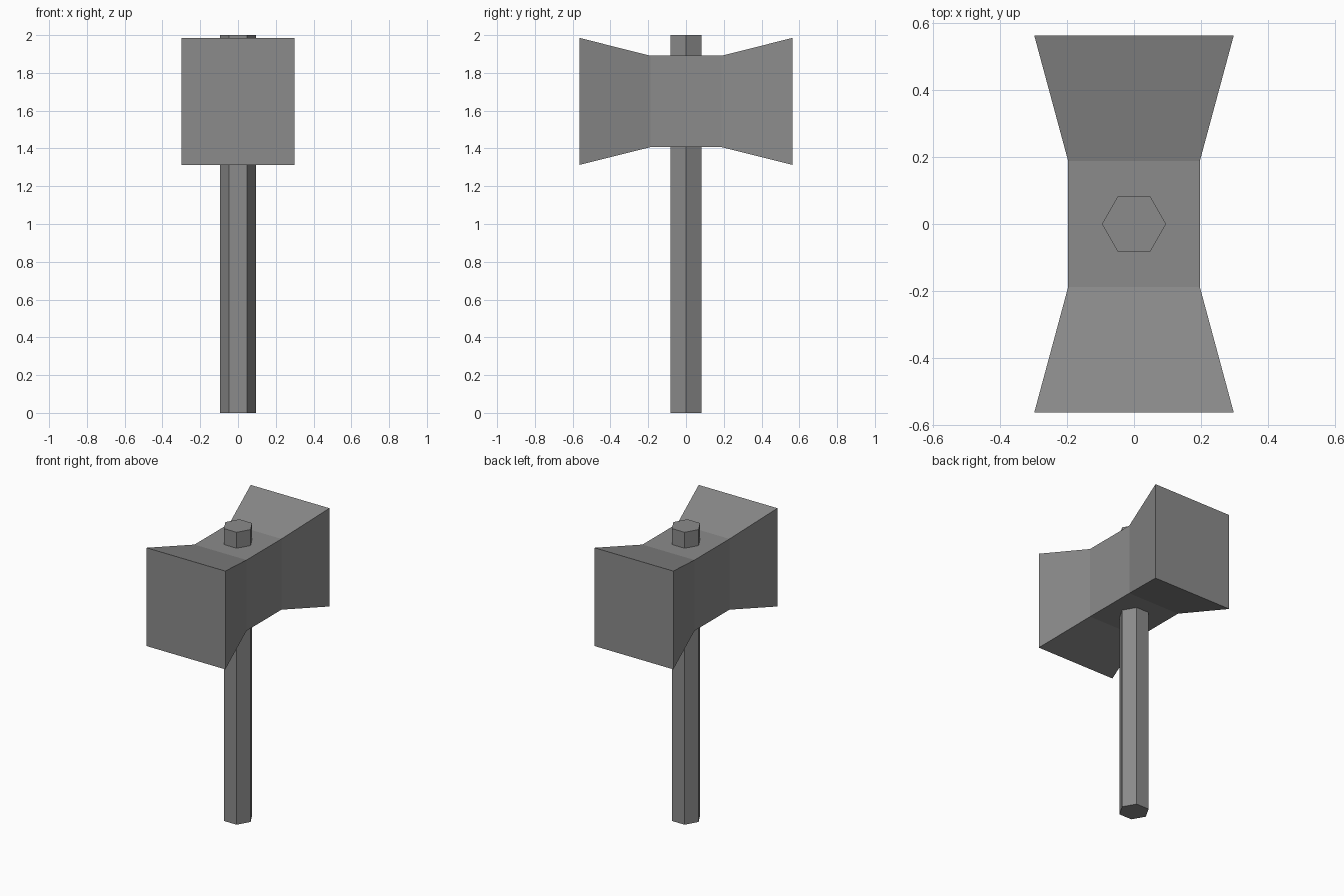
import bpy, bmesh, math

if "Cube" in bpy.data.objects:
    bpy.data.objects.remove(bpy.data.objects["Cube"])

grey = bpy.data.materials.new("plain grey")
grey.diffuse_color = (0.26, 0.26, 0.26, 1)
grey.use_nodes = True
grey.node_tree.nodes["Principled BSDF"].inputs["Base Color"].default_value = grey.diffuse_color


def loft(name, rings):
    """Join equal-length rings of points with quads and cap both ends."""
    bm = bmesh.new()
    loops = [[bm.verts.new(p) for p in ring] for ring in rings]
    for a, b in zip(loops, loops[1:]):
        for i in range(len(a)):
            j = (i + 1) % len(a)
            bm.faces.new((a[i], a[j], b[j], b[i]))
    bm.faces.new(loops[0])
    bm.faces.new(loops[-1])
    bmesh.ops.recalc_face_normals(bm, faces=bm.faces)
    mesh = bpy.data.meshes.new(name)
    bm.to_mesh(mesh)
    bm.free()
    mesh.materials.append(grey)
    obj = bpy.data.objects.new(name, mesh)
    bpy.context.collection.objects.link(obj)
    return obj


# Hexagonal handle, corners pointing along x
def hexagon(z, r=0.096):
    return [(r * math.cos(k * math.pi / 3), r * math.sin(k * math.pi / 3), z) for k in range(6)]


loft("handle", [hexagon(0), hexagon(2)])


# Hammer head: square sections along y, narrow in the middle, flared at the ends
def section(y, half_x, half_z, mid_z=1.649):
    return [(sx * half_x, y, mid_z + sz * half_z)
            for sx, sz in ((-1, -1), (1, -1), (1, 1), (-1, 1))]


loft("head", [section(y, hx, hz) for y, hx, hz in (
    (-0.563, 0.298, 0.336), (-0.189, 0.197, 0.242),
    (0.189, 0.197, 0.242), (0.563, 0.298, 0.336))])
